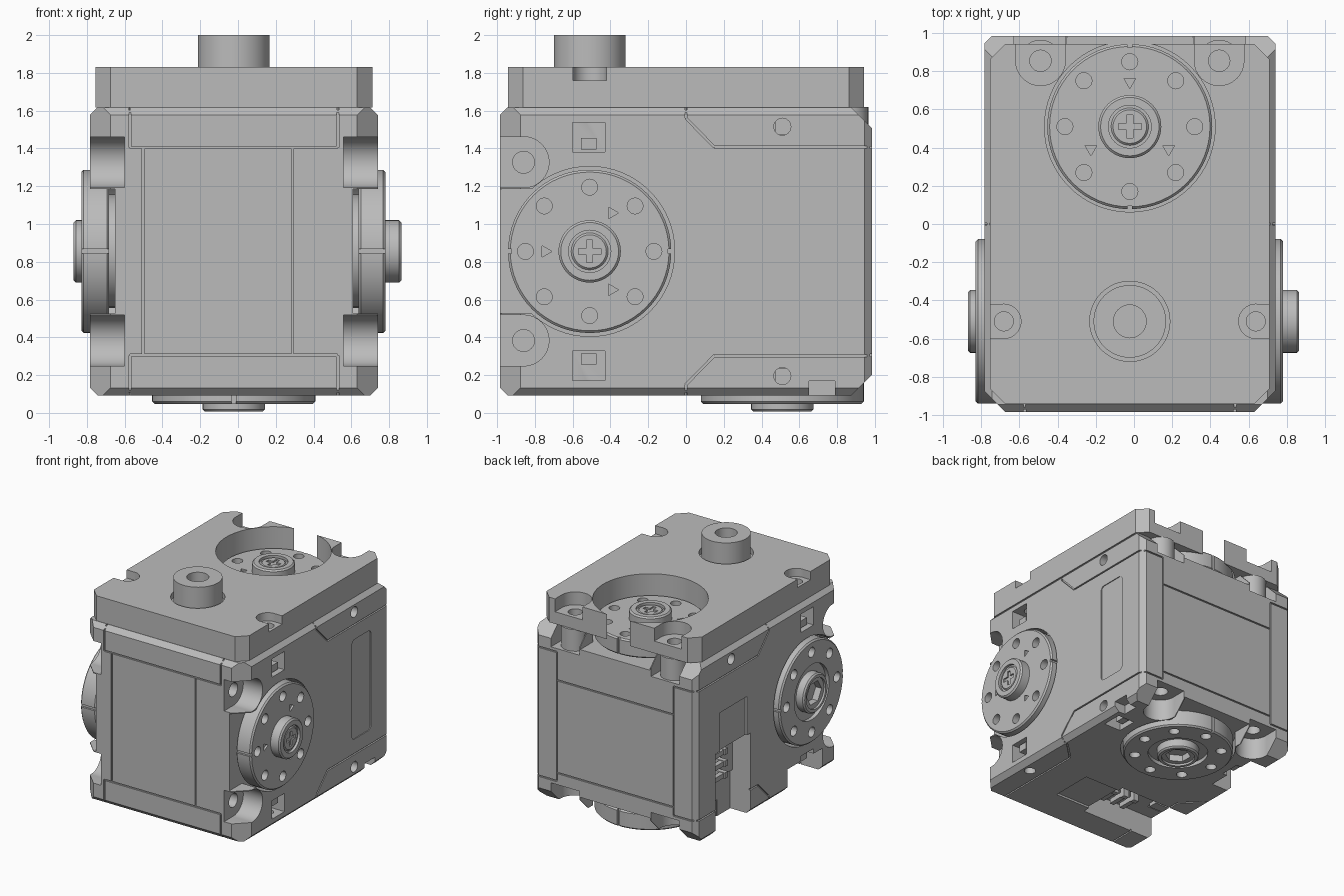
import bpy, bmesh, math
from mathutils import Matrix, Vector

old = bpy.data.objects.get("Cube")
if old:
    bpy.data.objects.remove(old, do_unlink=True)

grey = bpy.data.materials.new("light_grey")
grey.use_nodes = True
COLOUR = (0.5, 0.5, 0.5, 1)
grey.diffuse_color = COLOUR
grey.node_tree.nodes["Principled BSDF"].inputs["Base Color"].default_value = COLOUR

# Front actuator turns about x; the back one is the same unit with x and z swapped
CENTRE = Matrix.Translation((-0.022, 0, 0.855))
SWAP = Matrix(((0, 0, 1, 0), (0, -1, 0, 0), (1, 0, 0, 0), (0, 0, 0, 1)))
FRONT, BACK = CENTRE, CENTRE @ SWAP
WORLD = Matrix()
HX, HY = 0.762, 0.985


def finish(name, bm, matrix):
    bmesh.ops.transform(bm, matrix=matrix, verts=bm.verts)
    bmesh.ops.recalc_face_normals(bm, faces=bm.faces)
    mesh = bpy.data.meshes.new(name)
    bm.to_mesh(mesh)
    bm.free()
    mesh.materials.append(grey)
    obj = bpy.data.objects.new(name, mesh)
    bpy.context.collection.objects.link(obj)
    return obj


def box_bm(lo, hi):
    bm = bmesh.new()
    lo, hi = Vector(lo), Vector(hi)
    bmesh.ops.create_cube(bm, size=1, matrix=Matrix.Translation((lo + hi) / 2) @ Matrix.Diagonal((*(hi - lo), 1)))
    return bm


def box(name, lo, hi, matrix=WORLD):
    return finish(name, box_bm(lo, hi), matrix)


def cyl(name, axis, u, v, r, lo, hi, matrix=WORLD, sides=32, bevel=0):
    """Cylinder along x at (y, z) = (u, v), or along z at (x, y) = (u, v)."""
    bm = bmesh.new()
    bmesh.ops.create_cone(bm, cap_ends=True, segments=sides, radius1=r, radius2=r, depth=abs(hi - lo))
    if bevel:
        rims = [e for e in bm.edges if any(len(f.verts) > 4 for f in e.link_faces)]
        bmesh.ops.bevel(bm, geom=rims, offset=bevel, segments=1, affect='EDGES')
    mid = (lo + hi) / 2
    if axis == "x":
        place = Matrix.Translation((mid, u, v)) @ Matrix.Rotation(math.pi / 2, 4, 'Y')
    else:
        place = Matrix.Translation((u, v, mid))
    return finish(name, bm, matrix @ place)


def chamfer(bm, normal, point):
    geom = bm.verts[:] + bm.edges[:] + bm.faces[:]
    bmesh.ops.bisect_plane(bm, geom=geom, plane_co=point, plane_no=normal, clear_outer=True)
    bmesh.ops.holes_fill(bm, edges=[e for e in bm.edges if e.is_boundary])


def cut(target, *cutters):
    bpy.context.view_layer.objects.active = target
    for c in cutters:
        mod = target.modifiers.new("cut", 'BOOLEAN')
        mod.operation, mod.solver, mod.object = 'DIFFERENCE', 'EXACT', c
        bpy.ops.object.modifier_apply(modifier=mod.name)
        bpy.data.objects.remove(c, do_unlink=True)


def groove(s, p, q, matrix):
    """Thin seam on the side face between two (y, z) points."""
    d = Vector(q) - Vector(p)
    mid = (Vector(p) + Vector(q)) / 2
    w = 0.006
    bm = box_bm((-0.014, -d.length / 2, -w), (0.014, d.length / 2, w))
    place = Matrix.Translation((s * HX, *mid)) @ Matrix.Rotation(math.atan2(d.y, d.x), 4, 'X')
    return finish("seam", bm, matrix @ place)


# Main housing with chamfered edges
bm = box_bm((-HX, -HY, -HX), (HX, HY, HX))
for a in (-1, 1):
    for b in (-1, 1):
        chamfer(bm, (a, 0, b), (a * (HX - 0.04), 0, b * HX))
    chamfer(bm, (a, -1, 0), (a * (HX - 0.11), -HY, 0))
    chamfer(bm, (0, 1, a), (0, HY, a * (HX - 0.11)))
    chamfer(bm, (0, -1, a), (0, -HY, a * (HX - 0.04)))
    chamfer(bm, (a, 1, 0), (a * (HX - 0.04), HY, 0))
housing = finish("housing", bm, CENTRE)

for m in (FRONT, BACK):
    for s in (-1, 1):
        # Horn bay, open to the end face
        cut(housing, cyl("bay", "x", -0.51, 0, 0.45, s * 0.63, s * 0.9, m, 64),
            box("bay", (min(s * 0.63, s * 0.9), -1.1, -0.33), (max(s * 0.63, s * 0.9), -0.6, 0.33), m))
        for t in (-1, 1):
            z = t * 0.472
            # Screw pockets, latch windows, small holes and side seams
            cut(housing, cyl("pocket", "x", -0.86, z, 0.135, s * 0.58, s * 0.91, m),
                box("pocket", (min(s * 0.58, s * 0.92), -1.1, z - 0.134), (max(s * 0.58, s * 0.92), -0.861, z + 0.134), m),
                cyl("screw_hole", "x", -0.86, z, 0.058, s * 0.4, s * 0.9, m, 24),
                box("window", (min(s * 0.62, s * 0.9), -0.6, t * 0.605 - 0.078),
                    (max(s * 0.62, s * 0.9), -0.43, t * 0.605 + 0.078), m),
                cyl("hole", "x", 0.51, t * 0.66, 0.045, s * 0.68, s * 0.9, m, 24),
                groove(s, (0.0, t * 0.77), (0.0, t * 0.705), m),
                groove(s, (0.0, t * 0.705), (0.15, t * 0.552), m),
                groove(s, (0.15, t * 0.552), (1.0, t * 0.552), m))
            box("latch", (min(s * 0.6, s * 0.73), -0.555, t * 0.57 - 0.03),
                (max(s * 0.6, s * 0.73), -0.475, t * 0.57 + 0.03), m)
    # End face seams
    for t in (-1, 1):
        cut(housing, box("seam", (-0.55, -1, t * 0.55 - 0.006), (0.55, -0.973, t * 0.55 + 0.006), m))
        for x in (-0.55, 0.55):
            cut(housing, box("seam", (x - 0.006, -1, min(t * 0.55, t * 0.8)), (x + 0.006, -0.973, max(t * 0.55, t * 0.8)), m))
    for x in (-0.48, 0.31):
        cut(housing, box("seam", (x - 0.006, -1, -0.55), (x + 0.006, -0.973, 0.55), m))
    # Cable slot and its connector
    cut(housing, box("slot", (-0.9, -0.72, -0.9), (-0.07, -0.25, -0.57), m),
        box("slot_step", (-0.08, -0.66, -0.9), (0.26, -0.3, -0.745), m))
    box("connector", (-0.42, -0.45, -0.6), (-0.08, -0.26, -0.56), m)
    for x in (-0.37, -0.27, -0.17):
        box("pin", (x - 0.02, -0.62, -0.67), (x + 0.02, -0.45, -0.63), m)
        box("pin_base", (x - 0.025, -0.48, -0.68), (x + 0.025, -0.44, -0.56), m)

# Shallow label panel and lower notch
label = box_bm((0.755, 0.48, -0.425), (0.8, 0.735, 0.425))
bmesh.ops.bevel(label, geom=[e for e in label.edges if abs(e.verts[0].co.x - e.verts[1].co.x) > 0.01],
                offset=0.035, segments=4, profile=0.5, affect='EDGES')
cut(housing, finish("label", label, FRONT), box("notch", (0.64, 0.65, 0), (0.8, 0.79, 0.17)))

# Drive horn (+) and idler horn (-) of each actuator
for m, where in ((FRONT, "side"), (BACK, "vertical")):
    for s, kind, face, tip in ((1, "drive", 0.802, 0.887), (-1, "idler", 0.807, 0.848)):
        horn = cyl(f"{where}_{kind}_horn", "x", -0.51, 0, 0.432, s * 0.66, s * face, m, 64, 0.012)
        cyl(f"{where}_{kind}_shaft", "x", -0.51, 0, 0.3, s * 0.5, s * 0.7, m)
        for i in range(8):
            a = i * math.pi / 4
            cut(horn, cyl("hole", "x", -0.51 + 0.34 * math.cos(a), 0.34 * math.sin(a), 0.042, s * 0.71, s * 0.9, m, 20))
        for y in (-0.945, -0.075):
            cut(horn, box("index", (min(s * 0.6, s * 0.9), y - 0.02, -0.012), (max(s * 0.6, s * 0.9), y + 0.02, 0.012), m))
        if kind == "idler":
            cut(horn, cyl("recess", "x", -0.51, 0, 0.235, -0.775, -0.9, m))
        hub = cyl(f"{where}_{kind}_hub", "x", -0.51, 0, 0.165, s * 0.68, s * tip, m, 48, 0.012)
        if kind == "drive":
            # Cross-head screw and three arrow marks
            cut(hub, cyl("dish", "x", -0.51, 0, 0.112, 0.865, 0.95, m))
            head = cyl(f"{where}_screw", "x", -0.51, 0, 0.098, 0.8, 0.878, m, 32, 0.01)
            cut(head, box("cross", (0.84, -0.57, -0.016), (0.9, -0.45, 0.016), m),
                box("cross", (0.84, -0.526, -0.06), (0.9, -0.494, 0.06), m))
            for i in range(3):
                a = math.pi / 3 + i * math.tau / 3
                cut(horn, cyl("arrow", "x", -0.51 + 0.235 * math.cos(a), 0.235 * math.sin(a), 0.035, 0.785, 0.85, m, 3))
        else:
            cut(hub, cyl("bore", "x", -0.51, 0, 0.13, -0.83, -0.9, m),
                cyl("bore", "x", -0.51, 0, 0.1, -0.7, -0.91, m, 6))

# Top mounting plate, open around the vertical horn
CX = -0.022
bm = box_bm((CX - 0.733, -0.943, 1.617), (CX + 0.733, 0.943, 1.83))
bmesh.ops.bevel(bm, geom=[e for e in bm.edges if abs(e.verts[0].co.z - e.verts[1].co.z) > 0.1],
                offset=0.08, segments=1, affect='EDGES')
plate = finish("top_plate", bm, WORLD)
cut(plate, cyl("opening", "z", CX, 0.51, 0.447, 1.5, 1.9, sides=64),
    cyl("boss_recess", "z", CX, -0.51, 0.21, 1.78, 1.9, sides=48))
for s in (-1, 1):
    x, e = CX + s * 0.468, CX + s * 0.66
    cut(plate, cyl("pad", "z", x, 0.855, 0.13, 1.72, 1.9),
        box("pad", (x - 0.129, 0.856, 1.72), (x + 0.129, 1.1, 1.91)),
        cyl("pad_hole", "z", x, 0.855, 0.056, 1.5, 1.92, sides=24),
        cyl("side_pad", "z", e, -0.51, 0.09, 1.76, 1.9),
        box("side_pad", (min(e, e + s * 0.2), -0.599, 1.76), (max(e, e + s * 0.2), -0.421, 1.91)),
        cyl("side_hole", "z", e, -0.51, 0.05, 1.65, 1.92, sides=24))
    # Standoffs carrying the plate
    post = cyl("standoff", "z", x, 0.855, 0.11, 1.42, 1.62)
    cut(post, cyl("post_hole", "z", x, 0.855, 0.056, 1.5, 1.7, sides=24))

# Locating boss on the plate
boss = cyl("top_boss", "z", CX, -0.51, 0.19, 1.7, 2.0, sides=48)
cut(boss, cyl("boss_hole", "z", CX, -0.51, 0.086, 1.8, 2.1))

# Smooth the round parts, keep hard edges
bpy.ops.object.select_all(action='DESELECT')
for o in bpy.context.scene.objects:
    if o.type == 'MESH':
        o.select_set(True)
        bpy.context.view_layer.objects.active = o
bpy.ops.object.shade_smooth_by_angle(angle=math.radians(30))
